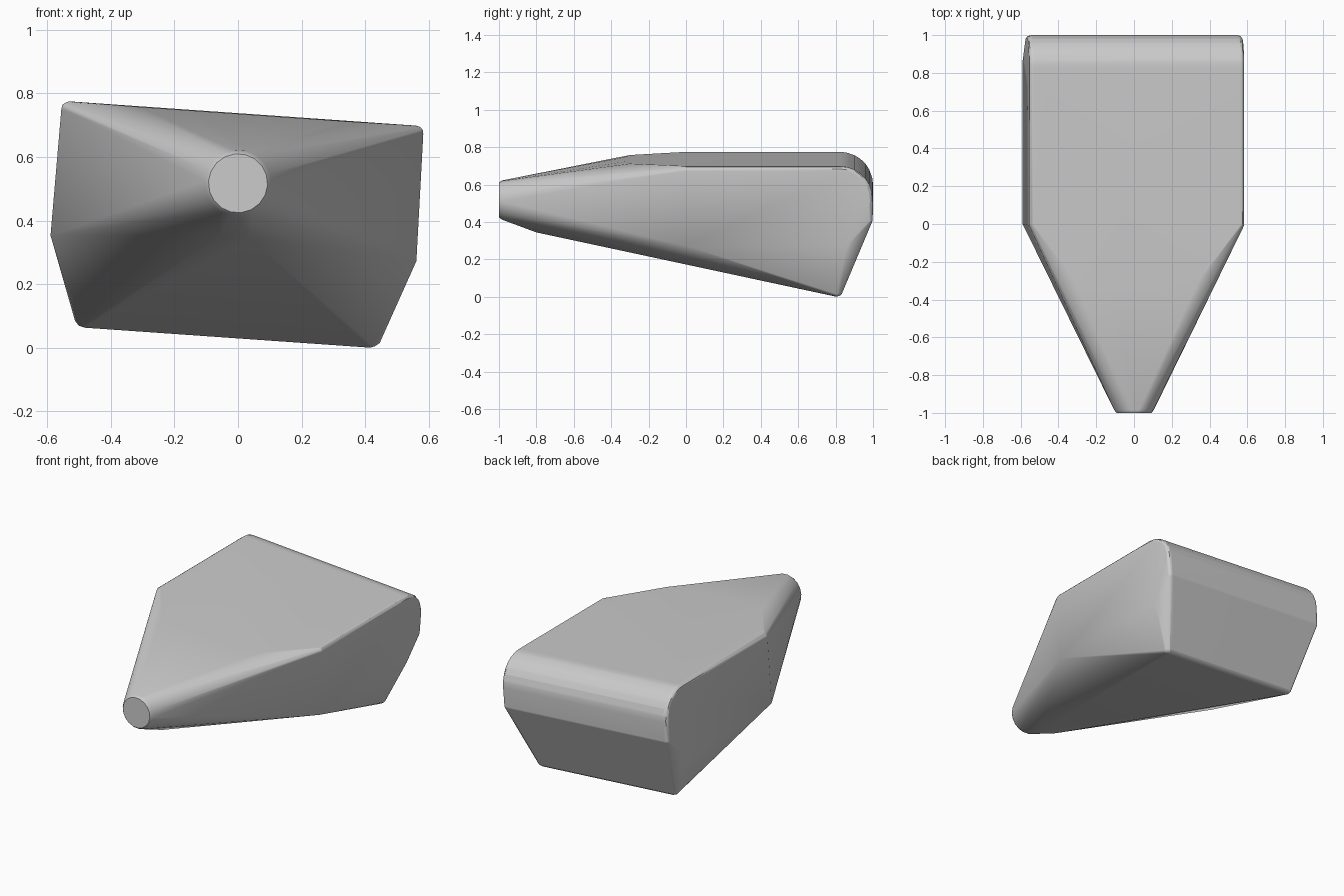
import bpy, bmesh
from math import sin, cos, pi, radians
from mathutils import Vector, Matrix

cube = bpy.data.objects.get("Cube")
if cube:
    bpy.data.objects.remove(cube, do_unlink=True)

grey = bpy.data.materials.new("plain grey")
grey.use_nodes = True
grey.diffuse_color = (0.6, 0.6, 0.6, 1)
grey.node_tree.nodes["Principled BSDF"].inputs["Base Color"].default_value = (0.6, 0.6, 0.6, 1)

bm = bmesh.new()


def point(x, y, z):
    """Sharp corner, mirrored to both sides."""
    for s in (1, -1):
        bm.verts.new((s * x, y, z))


def ball(x, y, z, r):
    """Rounded corner, mirrored to both sides."""
    for s in (1, -1):
        bmesh.ops.create_icosphere(bm, subdivisions=2, radius=r,
                                   matrix=Matrix.Translation((s * x, y, z)))


# Round nose with a slightly bevelled rim
sides = 18
for y, r in ((-1.0, 0.093), (-0.985, 0.105)):
    for i in range(sides):
        a = 2 * pi * i / sides
        bm.verts.new((r * cos(a), y, r * sin(a)))

# Underside of the nose and the gently curved front edge of the roof
point(0.05, -0.8, -0.17)
point(0.33, -0.3, 0.218)
point(0.17, -0.325, 0.218)

# Widest corners of the flanks
point(0.577, 0, -0.205)
point(0.577, 0.86, -0.205)

# Roof edge, rounded back and lower keel corners
ball(0.547, 0, 0.195, 0.025)
steps = 7
for i in range(steps + 1):
    a = pi / 2 * i / steps
    ball(0.547, 0.825 + 0.15 * cos(a), 0.045 + 0.15 * sin(a), 0.025)
ball(0.547, 0.973, -0.07, 0.025)
ball(0.45, 0.805, -0.452, 0.035)

# Wrap one convex skin round everything
hull = bmesh.ops.convex_hull(bm, input=bm.verts[:])
junk = {g for g in hull["geom_interior"] + hull["geom_unused"]
        if isinstance(g, bmesh.types.BMVert)}
bmesh.ops.delete(bm, geom=list(junk), context="VERTS")
skin = set(bm.faces)
for v in [v for v in bm.verts if not v.link_faces]:
    bm.verts.remove(v)
bmesh.ops.dissolve_limit(bm, angle_limit=radians(0.5), verts=bm.verts[:], edges=bm.edges[:])
bmesh.ops.recalc_face_normals(bm, faces=bm.faces[:])

# The whole body leans a little to one side
bm.transform(Matrix.Translation((0, 0, 0.52)) @ Matrix.Rotation(radians(4), 4, "Y"))
low = min(v.co.z for v in bm.verts)
bmesh.ops.translate(bm, verts=bm.verts[:], vec=Vector((0, 0, -low)))

mesh = bpy.data.meshes.new("body")
bm.to_mesh(mesh)
bm.free()
mesh.materials.append(grey)
body = bpy.data.objects.new("body", mesh)
bpy.context.collection.objects.link(body)

# Soft shading that keeps the hard edges
bpy.context.view_layer.objects.active = body
body.select_set(True)
bpy.ops.object.shade_smooth_by_angle(angle=radians(30))
weighted = body.modifiers.new("even shading", "WEIGHTED_NORMAL")
weighted.keep_sharp = True
